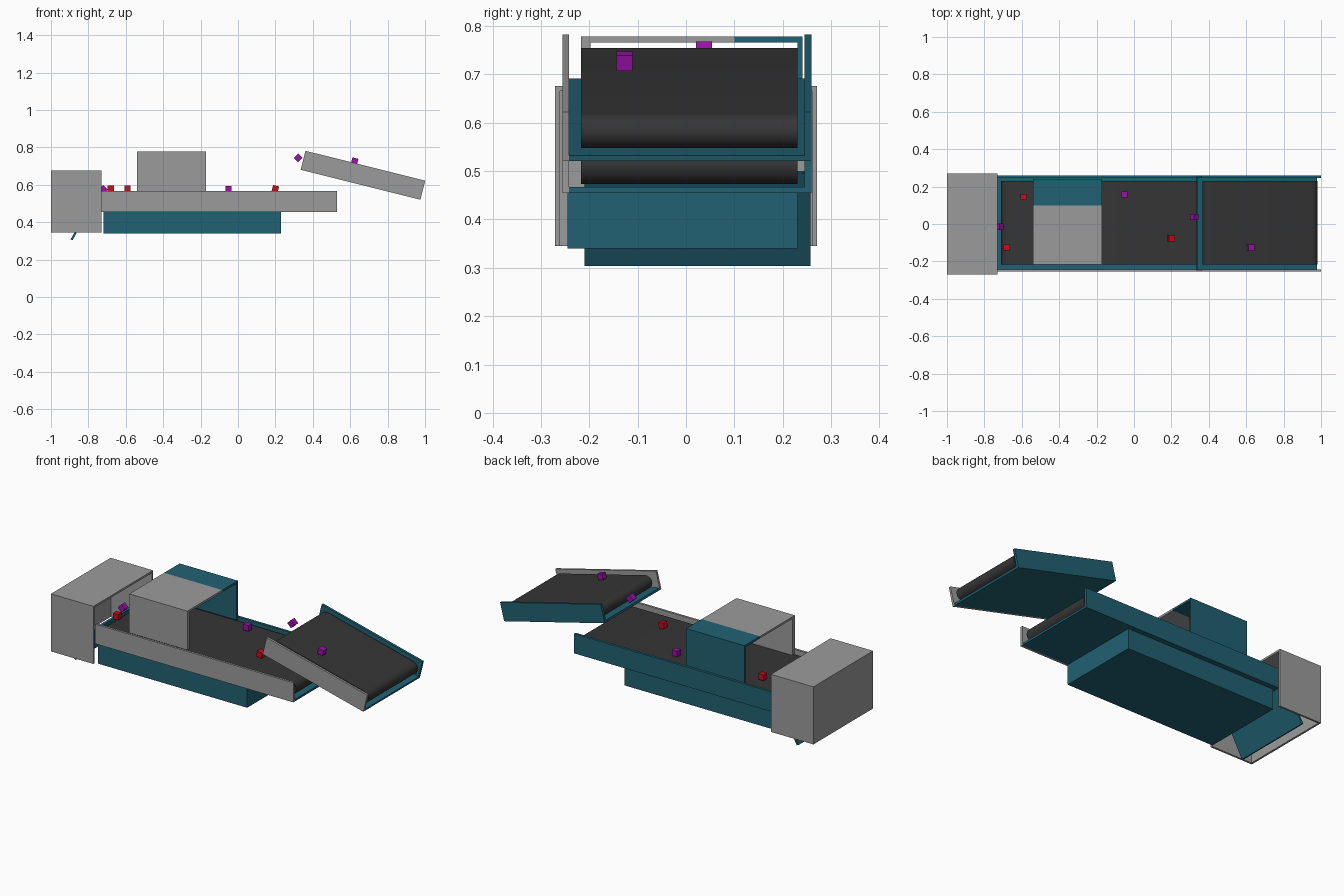
import bpy, math
from mathutils import Matrix, Vector

if "Cube" in bpy.data.objects:
    bpy.data.objects.remove(bpy.data.objects["Cube"])


def material(name, rgb):
    m = bpy.data.materials.new(name)
    m.diffuse_color = (*rgb, 1)
    m.use_nodes = True
    m.node_tree.nodes["Principled BSDF"].inputs["Base Color"].default_value = m.diffuse_color
    return m


GREY = material("grey_metal", (0.33, 0.33, 0.33))
TEAL = material("teal_metal", (0.015, 0.12, 0.17))
RUBBER = material("dark_rubber", (0.036, 0.036, 0.036))
RED = material("red", (0.6, 0.004, 0.012))
PURPLE = material("purple", (0.32, 0.006, 0.4))


def make(name, verts, faces, mat, matrix=None):
    me = bpy.data.meshes.new(name)
    me.from_pydata(verts, [], faces)
    me.materials.append(mat)
    ob = bpy.data.objects.new(name, me)
    bpy.context.collection.objects.link(ob)
    if matrix is not None:
        me.transform(matrix)
    return ob


def extrude_y(name, profile, y0, y1, mat, matrix=None):
    """Extrude an xz profile (clockwise seen from the front) along y."""
    n = len(profile)
    verts = [(x, y0, z) for x, z in profile] + [(x, y1, z) for x, z in profile]
    faces = [tuple(range(n))[::-1], tuple(range(n, 2 * n))]
    faces += [(i, (i + 1) % n, n + (i + 1) % n, n + i) for i in range(n)]
    return make(name, verts, faces, mat, matrix)


def box(name, x, y, z, mat, matrix=None):
    profile = [(x[0], z[0]), (x[0], z[1]), (x[1], z[1]), (x[1], z[0])]
    return extrude_y(name, profile, y[0], y[1], mat, matrix)


def belt(name, x0, x1, z0, z1, matrix):
    """Endless belt: a slab with fully rounded ends."""
    r, zc, seg = (z1 - z0) / 2, (z0 + z1) / 2, 14
    pts = []
    for cx, start in ((x0 + r, -90), (x1 - r, 90)):
        for i in range(seg + 1):
            a = math.radians(start - 180 * i / seg)
            pts.append((cx + r * math.cos(a), zc + r * math.sin(a)))
    ob = extrude_y(name, pts, -0.217, 0.23, RUBBER, matrix)
    bpy.context.view_layer.objects.active = ob
    ob.select_set(True)
    bpy.ops.object.shade_smooth_by_angle(angle=math.radians(35))
    ob.select_set(False)


def conveyor(prefix, length, height, matrix):
    """Tray with two side walls and a belt, built from its lower left corner."""
    box(prefix + "_tray", (0, length), (-0.242, 0.245), (0, 0.012), TEAL, matrix)
    box(prefix + "_front_wall", (0, length), (-0.255, -0.242), (0, height), GREY, matrix)
    box(prefix + "_back_wall", (0, length), (0.245, 0.259), (0, height), TEAL, matrix)
    belt(prefix + "_belt", 0.02, length - 0.008, 0.018, height - 0.015, matrix)


# Level main conveyor and sloping feed conveyor
conveyor("main", 1.26, 0.113, Matrix.Translation((-0.73, 0, 0.455)))
tilt = math.radians(14)
conveyor("feed", 0.66, 0.105,
         Matrix.Translation((0.335, 0, 0.68)) @ Matrix.Rotation(tilt, 4, 'Y'))

# Machine base below the main conveyor
box("base", (-0.72, 0.23), (-0.245, 0.23), (0.34, 0.456), TEAL)

# Scanner tunnel over the main belt
TX = (-0.54, -0.17)
box("tunnel_front_wall", TX, (-0.217, -0.197), (0.555, 0.766), GREY)
box("tunnel_back_wall", TX, (0.23, 0.241), (0.555, 0.766), TEAL)
box("tunnel_roof_front", TX, (-0.217, 0.10), (0.766, 0.778), GREY)
box("tunnel_roof_back", TX, (0.10, 0.241), (0.766, 0.778), TEAL)

# Discharge hood, open below and towards the conveyor
HX = (-1.0, -0.73)
box("hood_front_wall", HX, (-0.271, -0.26), (0.345, 0.665), GREY)
box("hood_back_wall", HX, (0.26, 0.271), (0.345, 0.665), GREY)
box("hood_end_wall", (-1.0, -0.989), (-0.26, 0.26), (0.345, 0.665), GREY)
box("hood_roof", HX, (-0.271, 0.271), (0.665, 0.676), GREY)

# Sloping deflector inside the hood
extrude_y("deflector", [(-0.895, 0.308), (-0.79, 0.50), (-0.779, 0.496), (-0.884, 0.304)],
          -0.21, 0.257, TEAL)

# Loose cubes on the belts: x, y, z, tilt in degrees, colour
H = 0.0165
cubes = [(-0.59, 0.145, 0.58, 0, RED), (-0.68, -0.125, 0.58, 0, RED),
         (0.20, -0.077, 0.579, 14, RED), (-0.05, 0.158, 0.577, 0, PURPLE),
         (0.322, 0.037, 0.744, 45, PURPLE), (0.624, -0.127, 0.727, 14, PURPLE),
         (-0.72, -0.015, 0.575, -45, PURPLE)]
for i, (x, y, z, a, mat) in enumerate(cubes):
    place = Matrix.Translation(Vector((x, y, z))) @ Matrix.Rotation(math.radians(a), 4, 'Y')
    box(f"cube_{i + 1}", (-H, H), (-H, H), (-H, H), mat, place)
